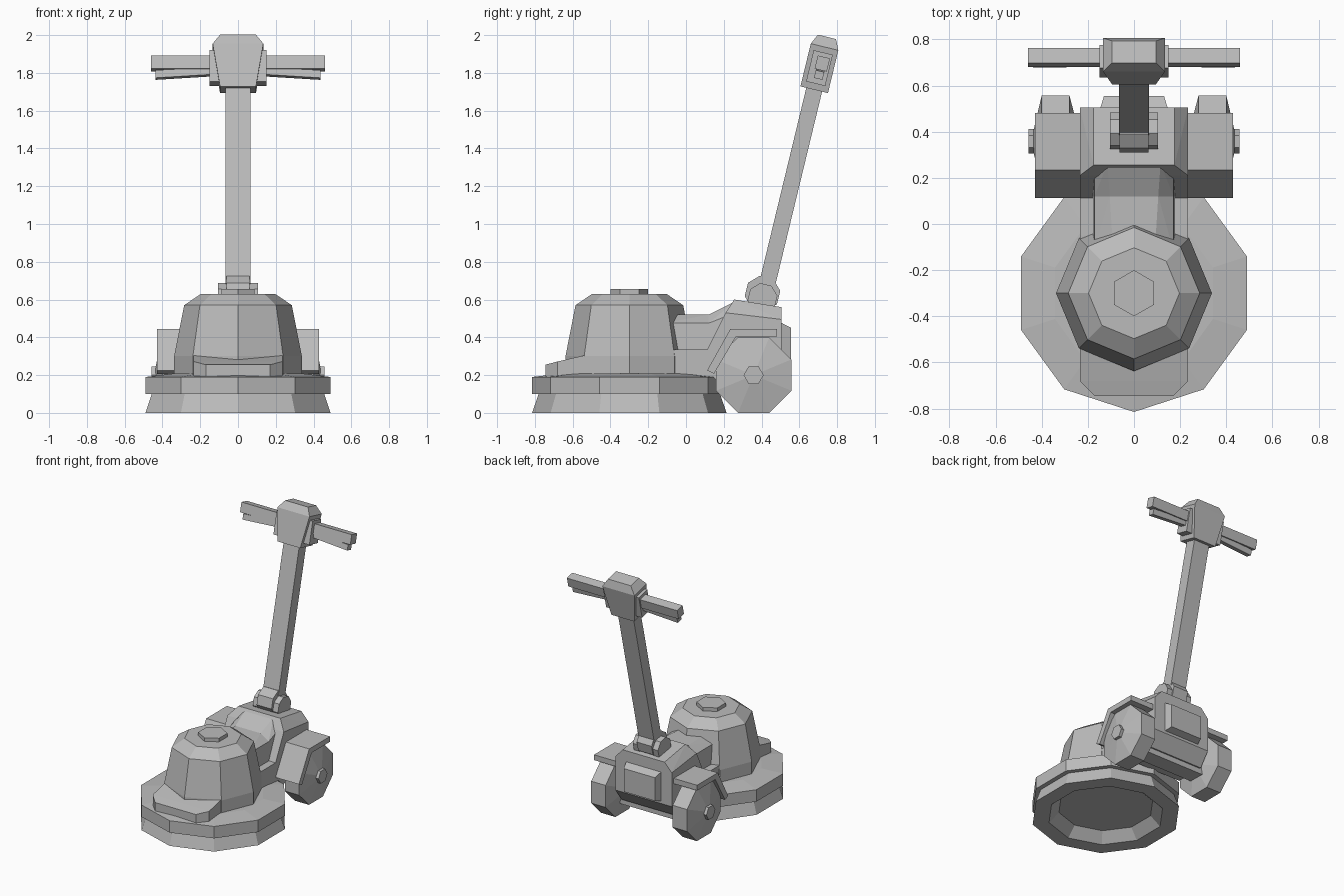
import bpy, bmesh, math
from mathutils import Matrix, Vector

cube = bpy.data.objects.get("Cube")
if cube:
    bpy.data.objects.remove(cube, do_unlink=True)

grey = bpy.data.materials.new("plain_grey")
grey.use_nodes = True
grey.diffuse_color = (0.5, 0.5, 0.5, 1)
for node in grey.node_tree.nodes:
    if node.type == 'BSDF_PRINCIPLED':
        node.inputs["Base Color"].default_value = (0.5, 0.5, 0.5, 1)
        node.inputs["Roughness"].default_value = 0.8


def finish(name, bm, mirror):
    bmesh.ops.recalc_face_normals(bm, faces=bm.faces[:])
    mesh = bpy.data.meshes.new(name)
    bm.to_mesh(mesh)
    bm.free()
    mesh.materials.append(grey)
    obj = bpy.data.objects.new(name, mesh)
    bpy.context.collection.objects.link(obj)
    if mirror:
        obj.modifiers.new("mirror", 'MIRROR').use_axis[0] = True
    return obj


def hull(name, points, frame=Matrix(), mirror=False):
    """Flat-faced convex solid around the points."""
    bm = bmesh.new()
    for p in points:
        bm.verts.new(frame @ Vector(p))
    out = bmesh.ops.convex_hull(bm, input=bm.verts[:])
    unused = [v for v in bm.verts if not v.link_faces]
    bmesh.ops.delete(bm, geom=unused, context='VERTS')
    bmesh.ops.dissolve_limit(bm, angle_limit=0.02, verts=bm.verts[:], edges=bm.edges[:])
    return finish(name, bm, mirror)


def both(x, profile):
    """Side profile (y, z) repeated at +x and -x."""
    return [(s * x, y, z) for s in (1, -1) for y, z in profile]


def box(x0, x1, y0, y1, z0, z1):
    return [(x, y, z) for x in (x0, x1) for y in (y0, y1) for z in (z0, z1)]


def lathe(name, profile, sides, phase, frame, mirror=False):
    """Rings of (radius, height) joined into a faceted turned part."""
    bm = bmesh.new()
    rings = []
    for r, h in profile:
        angles = [phase + math.tau * i / sides for i in range(sides)]
        rings.append([bm.verts.new(frame @ Vector((r * math.cos(a), r * math.sin(a), h)))
                      for a in angles])
    for a, b in zip(rings, rings[1:]):
        for i in range(sides):
            j = (i + 1) % sides
            bm.faces.new((a[i], a[j], b[j], b[i]))
    bm.faces.new(rings[0])
    bm.faces.new(rings[-1])
    return finish(name, bm, mirror)


quarter = math.pi / 2
head_axis = Matrix.Translation((0, -0.3, 0))

# Round scrubbing deck with hollow underside
lathe("scrubber_deck", [(0.33, 0.07), (0.40, 0), (0.515, 0), (0.48, 0.1), (0.515, 0.1),
                        (0.515, 0.19), (0.36, 0.208)], 10, quarter, head_axis)

# Motor dome and its cap
lathe("motor_dome", [(0.338, 0.19), (0.338, 0.3), (0.285, 0.57), (0.197, 0.63)],
      8, 0, head_axis)
lathe("dome_cap", [(0.1, 0.62), (0.1, 0.657)], 6, quarter, head_axis)

# Long chassis plate with cut front corners
hull("chassis", both(0.17, [(-0.745, 0.19), (-0.745, 0.255)])
     + both(0.235, [(-0.68, 0.19), (-0.68, 0.272), (-0.535, 0.305), (-0.05, 0.335),
                    (0.15, 0.335), (0.15, 0.19)]))

# Neck joining the dome to the rear housing
def neck_section(y, shoulder, top, half):
    return (both(0.18, [(y, 0.3)]) + both(0.172, [(y, shoulder)]) + both(half, [(y, top)]))

front, middle, rear = (neck_section(-0.12, 0.475, 0.52, 0.09),
                       neck_section(0.12, 0.475, 0.52, 0.105),
                       neck_section(0.26, 0.53, 0.59, 0.115))
hull("neck", front + middle)
hull("neck_rise", middle + rear)

# Rear housing, its back panel and the axle
hull("rear_housing", both(0.235, [(0.11, 0.22), (0.11, 0.33), (0.21, 0.53), (0.505, 0.495),
                                  (0.505, 0.24), (0.43, 0.14), (0.2, 0.14)])
     + both(0.175, [(0.255, 0.6), (0.505, 0.56)]))
hull("back_panel", both(0.15, [(0.49, 0.485), (0.49, 0.255)])
     + both(0.13, [(0.556, 0.45), (0.556, 0.275)]))
hull("axle", box(-0.29, 0.29, 0.3, 0.42, 0.1, 0.24))

# Wheels with shallow conical sides, and hub bolts
wheel_axis = Matrix.Translation((0, 0.358, 0.2)) @ Matrix.Rotation(quarter, 4, 'Y')
tread = 0.2 / math.cos(math.pi / 8)
lathe("wheel", [(0.05, 0.24), (tread, 0.28), (tread, 0.4), (0.05, 0.436)],
      8, math.pi / 8, wheel_axis, True)
lathe("hub_bolt", [(0.053, 0.42), (0.053, 0.458)], 6, quarter, wheel_axis, True)

# Bent fenders: a sloped front plate and a flat top plate
def fender(name, profile):
    hull(name, [(x, y, z) for x in (0.22, 0.43) for y, z in profile], mirror=True)

fender("fender_front", [(0.112, 0.225), (0.235, 0.445), (0.265, 0.405), (0.148, 0.207)])
fender("fender_top", [(0.235, 0.445), (0.482, 0.445), (0.482, 0.405), (0.265, 0.405)])

# Hinge: centre barrel between two lugs
def hinge(name, y, z, r, x0, x1, mirror=False):
    frame = Matrix.Translation((0, y, z)) @ Matrix.Rotation(quarter, 4, 'Y')
    lathe(name, [(r, x0), (r, x1)], 8, 0.15, frame, mirror)

hinge("hinge_barrel", 0.405, 0.632, 0.095, -0.062, 0.062)
hinge("hinge_lug", 0.405, 0.608, 0.08, 0.055, 0.105, True)

# Leaning handle: local z runs along the stem
lean = Matrix.Translation((0, 0.71, 1.84)) @ Matrix.Rotation(math.radians(-13.6), 4, 'X')
hull("stem", box(-0.065, 0.065, -0.043, 0.043, -1.2, -0.05), lean)

# Control head, tapered toward the stem with a bevelled top
hull("control_head", [(sx * x, sy * y, z) for sx in (1, -1) for sy in (1, -1)
                      for x, y, z in ((0.095, 0.075, -0.133), (0.134, 0.075, 0.1),
                                      (0.095, 0.049, 0.155))], lean)
hull("grip_mount", box(-0.15, 0.15, -0.052, 0.052, -0.1, 0.07), lean)

# Grips and the levers below them
hull("grip", box(0.12, 0.46, -0.024, 0.042, -0.024, 0.048), lean, True)
hull("lever", [(x, y, z) for x, z0, z1 in ((0.12, -0.052, -0.015), (0.437, -0.072, -0.03))
               for y in (-0.016, 0.03) for z in (z0, z1)], lean, True)
